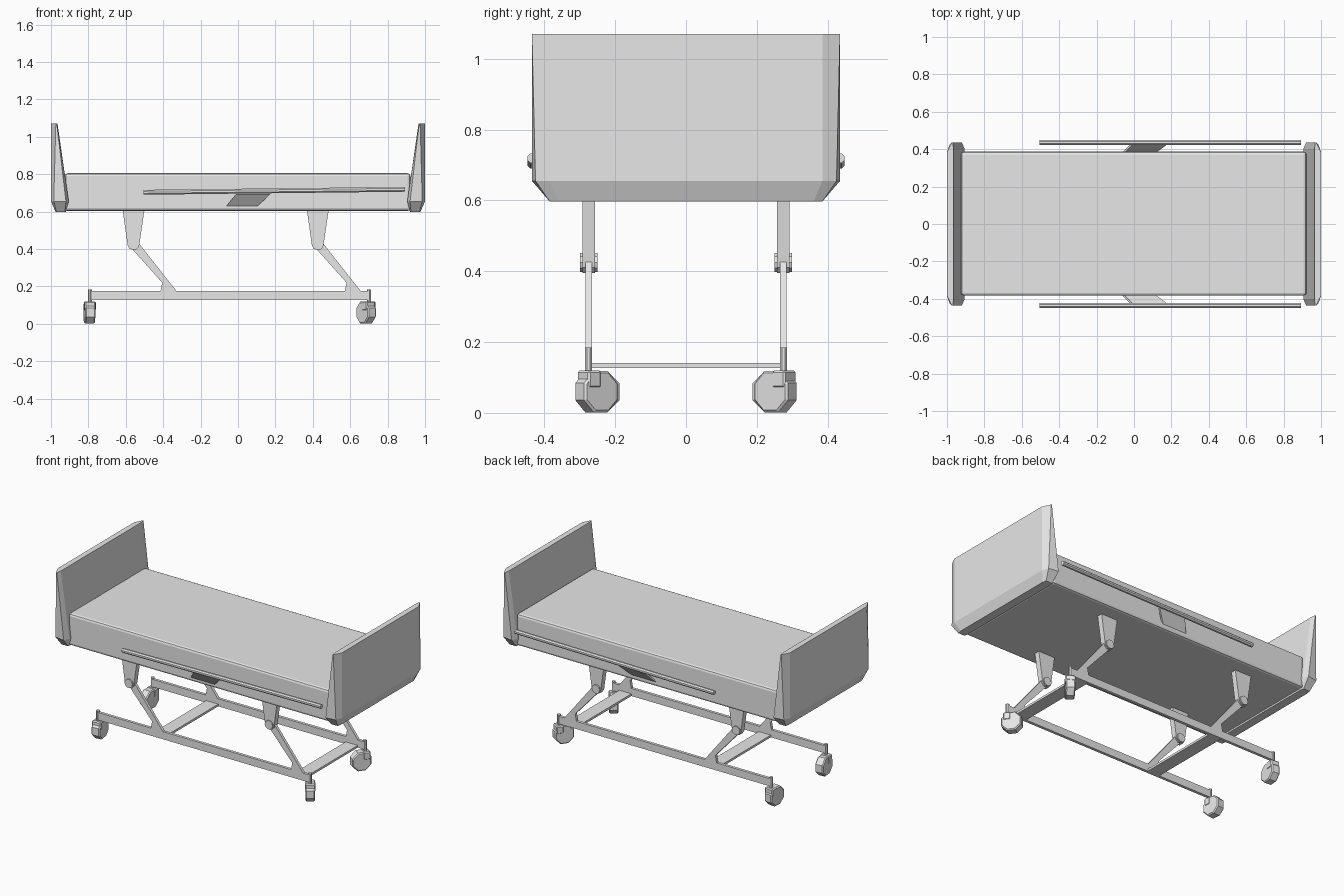
import bpy, bmesh
from math import radians, pi
from mathutils import Matrix, Vector

if "Cube" in bpy.data.objects:
    bpy.data.objects.remove(bpy.data.objects["Cube"])

grey = bpy.data.materials.new("light_grey")
grey.use_nodes = True
colour = (0.8, 0.8, 0.8, 1)
grey.diffuse_color = colour
grey.node_tree.nodes["Principled BSDF"].inputs["Base Color"].default_value = colour


def finish(name, bm, bevel=0, segments=1):
    bmesh.ops.recalc_face_normals(bm, faces=bm.faces)
    mesh = bpy.data.meshes.new(name)
    bm.to_mesh(mesh)
    bm.free()
    mesh.materials.append(grey)
    ob = bpy.data.objects.new(name, mesh)
    bpy.context.scene.collection.objects.link(ob)
    if bevel:
        mod = ob.modifiers.new("bevel", "BEVEL")
        mod.width, mod.segments = bevel, segments
        mod.limit_method = "ANGLE"
        mod.angle_limit = radians(50)
    return ob


def loft(name, rings, **kw):
    """Closed skin through rings of equal point count."""
    bm = bmesh.new()
    rows = [[bm.verts.new(p) for p in ring] for ring in rings]
    n = len(rows[0])
    for a, b in zip(rows, rows[1:]):
        for i in range(n):
            j = (i + 1) % n
            bm.faces.new((a[i], a[j], b[j], b[i]))
    bm.faces.new(rows[0])
    bm.faces.new(rows[-1])
    return finish(name, bm, **kw)


def prism(name, profile, y, thick, **kw):
    """Side profile (x, z) extruded across y."""
    return loft(name, [[(x, y + d, z) for x, z in profile]
                       for d in (-thick / 2, thick / 2)], **kw)


def box(name, x0, x1, y0, y1, z0, z1, **kw):
    return prism(name, [(x0, z0), (x1, z0), (x1, z1), (x0, z1)],
                 (y0 + y1) / 2, y1 - y0, **kw)


def rod(name, a, b, r, sides, **kw):
    a, b = Vector(a), Vector(b)
    d = b - a
    bm = bmesh.new()
    bmesh.ops.create_cone(
        bm, cap_ends=True, segments=sides, radius1=r, radius2=r, depth=d.length,
        matrix=Matrix.Translation((a + b) / 2)
        @ d.to_track_quat("Z", "Y").to_matrix().to_4x4()
        @ Matrix.Rotation(pi / sides, 4, "Z"))
    return finish(name, bm, **kw)


# mattress
box("mattress", -0.925, 0.922, -0.383, 0.387, 0.603, 0.805, bevel=0.015, segments=2)

# end boards: tapering slabs with chamfered corners
sections = [
    (0.597, [(0.975, 0.36), (0.97, 0.385), (0.925, 0.385), (0.92, 0.36)]),
    (0.655, [(1.0, 0.385), (0.985, 0.425), (0.92, 0.435), (0.905, 0.40)]),
    (1.07, [(1.0, 0.385), (0.974, 0.435), (0.969, 0.435), (0.965, 0.40)]),
]
for name, s in (("headboard", -1), ("footboard", 1)):
    rings = []
    for z, half in sections:
        ring = half + [(x, -y) for x, y in reversed(half)]
        rings.append([(s * x, y, z) for x, y in ring])
    loft(name, rings)

for side, s in (("right", -1), ("left", 1)):
    # side rail and its leaning bracket plate
    rod(side + "_side_rail", (-0.505, s * 0.435, 0.703), (0.892, s * 0.435, 0.719), 0.014, 8)
    plate = [(-0.065, 0.38, 0.625), (0.10, 0.38, 0.625),
             (0.175, 0.435, 0.695), (-0.01, 0.435, 0.695)]
    loft(side + "_rail_bracket",
         [[(x, s * (y + d), z) for x, y, z in plate] for d in (0, -0.012)])

    # long base rail
    y = s * 0.275
    box(side + "_base_rail", -0.795, 0.705, y - 0.009, y + 0.009, 0.127, 0.175)

    for end, x in (("head", -0.56), ("foot", 0.425)):
        tag = side + "_" + end
        # tapered bracket under the deck with rounded foot
        prism(tag + "_leg_bracket",
              [(x - 0.057, 0.61), (x - 0.03, 0.42), (x - 0.02, 0.40), (x + 0.015, 0.395),
               (x + 0.03, 0.41), (x + 0.035, 0.44), (x + 0.06, 0.61)], y, 0.035)
        rod(tag + "_pivot", (x, y - 0.025, 0.425), (x, y + 0.025, 0.425), 0.028, 10)
        # slanted arm with flared lower end
        prism(tag + "_arm",
              [(x - 0.015, 0.41), (x + 0.155, 0.22), (x + 0.145, 0.17),
               (x + 0.235, 0.17), (x + 0.03, 0.43)], y, 0.018)

    # casters, each swivelled on its stem
    for end, x, turn in (("head", -0.792, 6), ("foot", 0.70, 35)):
        tag = side + "_" + end
        rot = Matrix.Rotation(radians(-s * turn), 3, "Z")
        hub = Vector((x, y, 0.06)) + rot @ Vector((0, -s * 0.027, 0))
        axle = rot @ Vector((0.027, 0, 0))
        rod(tag + "_wheel", hub - axle, hub + axle, 0.063, 8, bevel=0.006)
        rod(tag + "_stem", (x, y, 0.10), (x, y, 0.184), 0.011, 8)
        fork = box(tag + "_fork", -0.03, 0.03, -0.02, 0.025, -0.025, 0.025, bevel=0.006)
        fork.matrix_world = Matrix.Translation((x, y, 0.095)) @ rot.to_4x4()

# flat cross plates joining the two base rails
for end, x in (("head", -0.41), ("foot", 0.57)):
    box(end + "_cross_plate", x, x + 0.085, -0.27, 0.27, 0.127, 0.141)
